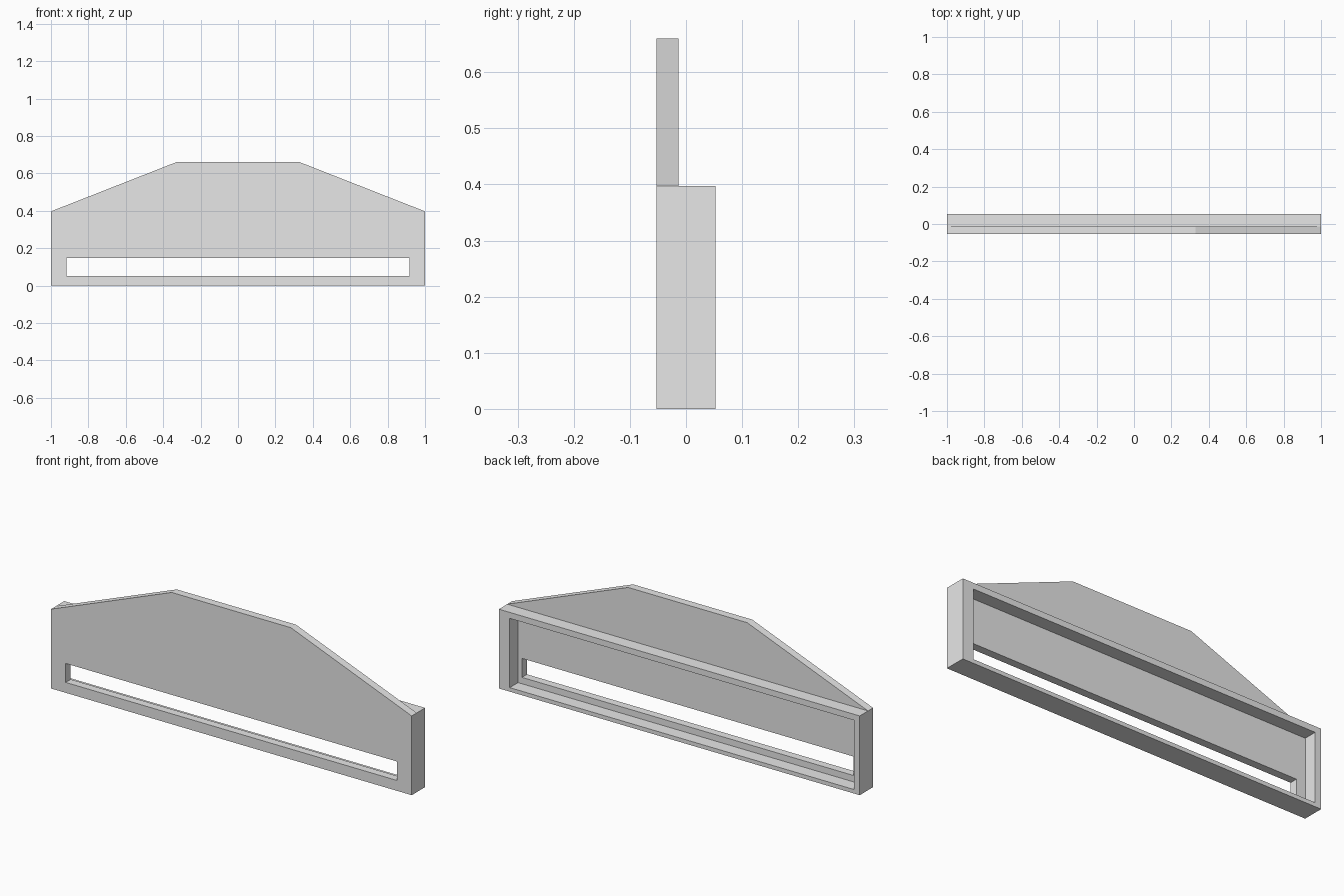
import bpy
import bmesh

cube = bpy.data.objects.get("Cube")
if cube:
    bpy.data.objects.remove(cube, do_unlink=True)

grey = bpy.data.materials.new("light grey")
grey.use_nodes = True
colour = (0.8, 0.8, 0.8, 1)
grey.diffuse_color = colour
grey.node_tree.nodes["Principled BSDF"].inputs["Base Color"].default_value = colour


def rectangle(left, right, bottom, top):
    return [(left, bottom), (right, bottom), (right, top), (left, top)]


def pierced_plate(name, outline, opening, front, back):
    """Extrude an x-z outline with one opening from front to back along y."""
    bm = bmesh.new()
    edges = []
    for loop in (outline, opening):
        verts = [bm.verts.new((x, front, z)) for x, z in loop]
        edges += [bm.edges.new((a, b)) for a, b in zip(verts, verts[1:] + verts[:1])]
    bmesh.ops.triangle_fill(bm, edges=edges, use_beauty=True)
    extruded = bmesh.ops.extrude_face_region(bm, geom=bm.faces[:], use_keep_orig=True)
    moved = [g for g in extruded["geom"] if isinstance(g, bmesh.types.BMVert)]
    bmesh.ops.translate(bm, verts=moved, vec=(0, back - front, 0))
    bmesh.ops.recalc_face_normals(bm, faces=bm.faces[:])
    mesh = bpy.data.meshes.new(name)
    bm.to_mesh(mesh)
    bm.free()
    mesh.materials.append(grey)
    obj = bpy.data.objects.new(name, mesh)
    bpy.context.collection.objects.link(obj)
    return obj


FRONT, STEP, BACK = -0.053, -0.013, 0.053
SHOULDER, TOP = 0.397, 0.66

# Front panel with sloped shoulders and a long slot
panel_outline = [(-1, 0), (1, 0), (1, SHOULDER), (0.33, TOP), (-0.33, TOP), (-1, SHOULDER)]
pierced_plate("front_panel", panel_outline,
              rectangle(-0.918, 0.918, 0.052, 0.147), FRONT, STEP)

# Open rectangular frame behind the panel, with one thicker end wall
pierced_plate("back_frame", rectangle(-1, 1, 0, SHOULDER),
              rectangle(-0.967, 0.94, 0.02, SHOULDER - 0.03), STEP, BACK)
